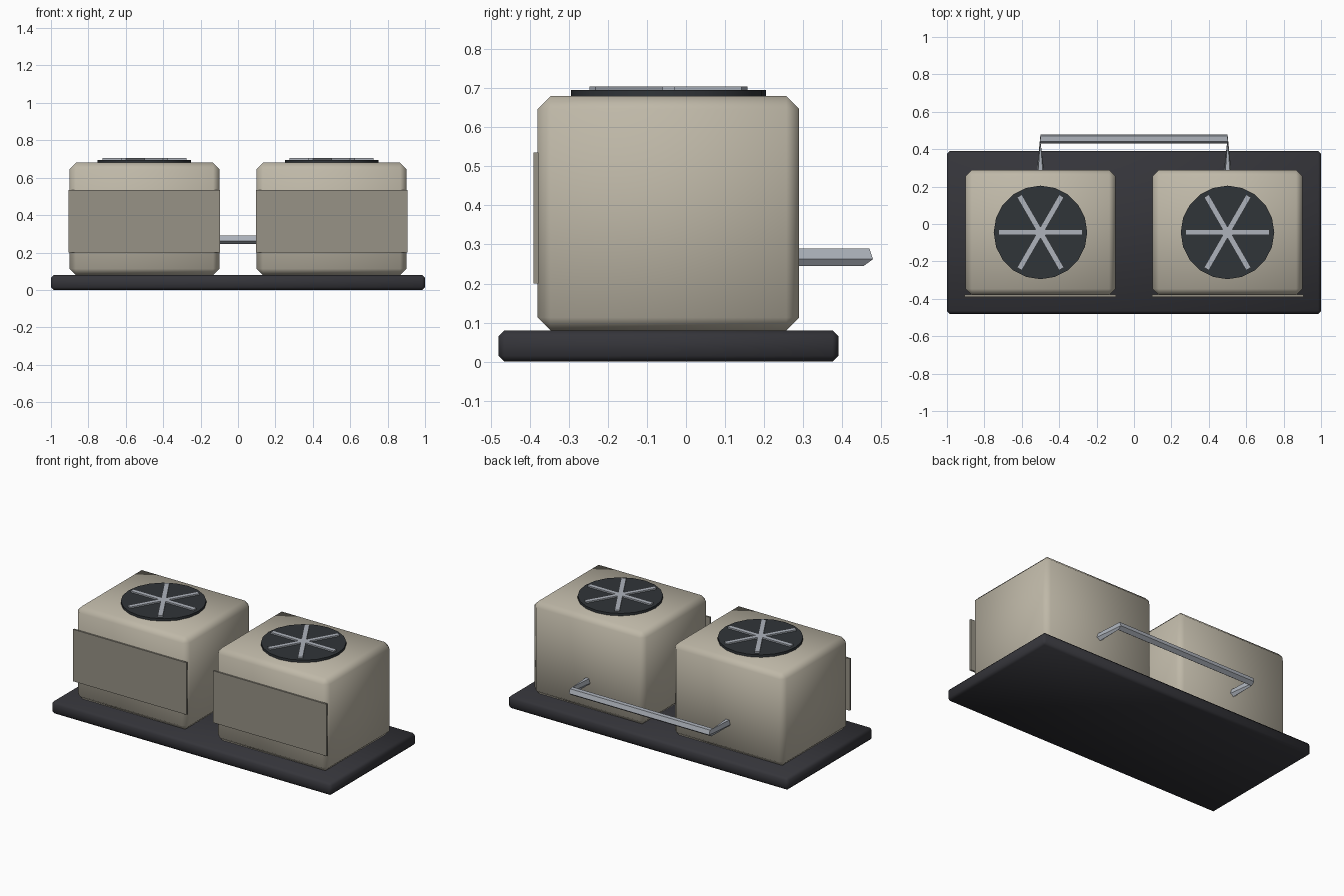
import bpy, bmesh, math
from mathutils import Vector

if "Cube" in bpy.data.objects:
    bpy.data.objects.remove(bpy.data.objects["Cube"])


def material(name, rgb):
    m = bpy.data.materials.new(name)
    m.diffuse_color = (*rgb, 1)
    m.use_nodes = True
    m.node_tree.nodes["Principled BSDF"].inputs["Base Color"].default_value = m.diffuse_color
    return m


BEIGE = material("beige_paint", (0.52, 0.48, 0.39))
TAUPE = material("taupe_panel", (0.31, 0.29, 0.24))
DARK = material("dark_base", (0.035, 0.035, 0.042))
BLACK = material("fan_black", (0.03, 0.035, 0.04))
METAL = material("pipe_metal", (0.42, 0.45, 0.50))


def finish(name, bm, mat, smooth=None):
    bmesh.ops.recalc_face_normals(bm, faces=bm.faces[:])
    me = bpy.data.meshes.new(name)
    bm.to_mesh(me)
    bm.free()
    me.materials.append(mat)
    ob = bpy.data.objects.new(name, me)
    bpy.context.collection.objects.link(ob)
    if smooth:
        bpy.ops.object.select_all(action='DESELECT')
        bpy.context.view_layer.objects.active = ob
        ob.select_set(True)
        bpy.ops.object.shade_smooth_by_angle(angle=math.radians(smooth))
    return ob


def box(name, lo, hi, mat, bevel=0, turn=0):
    lo, hi = Vector(lo), Vector(hi)
    bm = bmesh.new()
    bmesh.ops.create_cube(bm, size=1)
    bmesh.ops.scale(bm, vec=hi - lo, verts=bm.verts)
    if bevel:
        bmesh.ops.bevel(bm, geom=bm.edges[:], offset=bevel, segments=1,
                        affect='EDGES', profile=0.5)
    ob = finish(name, bm, mat, 60 if bevel else None)
    ob.location = (lo + hi) / 2
    ob.rotation_euler.z = turn
    return ob


# Base slab
box("base_slab", (-1, -0.48, 0), (1, 0.39, 0.08), DARK, 0.015)

# Two fan units
FAN_Y = -0.045
for side, x in (("left", -0.5), ("right", 0.5)):
    box(f"{side}_housing", (x - 0.4, -0.38, 0.08), (x + 0.4, 0.29, 0.68), BEIGE, 0.033)
    box(f"{side}_front_panel", (x - 0.405, -0.39, 0.2), (x + 0.405, -0.378, 0.535), TAUPE)

    # Fan disc on top
    bm = bmesh.new()
    bmesh.ops.create_cone(bm, cap_ends=True, segments=20, radius1=0.25,
                          radius2=0.25, depth=0.025)
    disc = finish(f"{side}_fan_disc", bm, BLACK, 30)
    disc.location = (x, FAN_Y, 0.6835)

    # Grille bars
    for i in range(3):
        box(f"{side}_grille_bar_{i + 1}", (x - 0.225, FAN_Y - 0.015, 0.685),
            (x + 0.225, FAN_Y + 0.015, 0.705), METAL, 0, i * math.pi / 3)

# Five-sided pipe linking the units at the back
rings = [((-0.5, 0.25, 0.27), (1, 0, 0)), ((-0.5, 0.455, 0.27), (0, -1, 0)),
         ((0.5, 0.455, 0.27), (0, -1, 0)), ((0.5, 0.25, 0.27), (-1, 0, 0))]
bm = bmesh.new()
loops = []
for centre, u in rings:
    loop = []
    for k in range(5):
        a = -math.pi / 2 + k * math.tau / 5
        offset = Vector(u) * math.cos(a) + Vector((0, 0, 1)) * math.sin(a)
        loop.append(bm.verts.new(Vector(centre) + 0.025 * offset))
    loops.append(loop)
for a, b in zip(loops, loops[1:]):
    for k in range(5):
        n = (k + 1) % 5
        bm.faces.new((a[k], a[n], b[n], b[k]))
bm.faces.new(loops[0])
bm.faces.new(loops[-1])
finish("link_pipe", bm, METAL)
